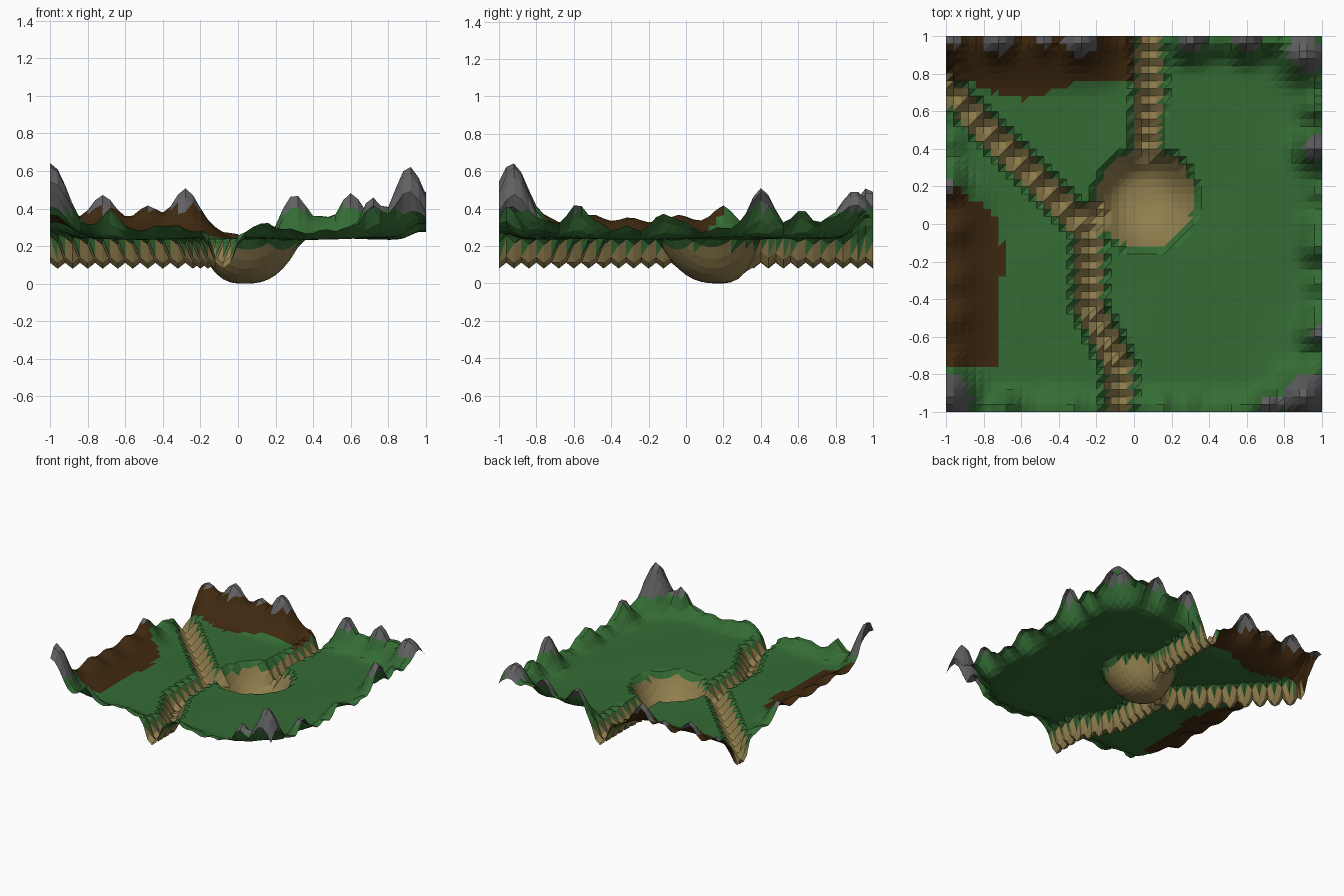
import bpy, bmesh, math, random

if "Cube" in bpy.data.objects:
    bpy.data.objects.remove(bpy.data.objects["Cube"])
random.seed(4)

N = 50            # grid cells per side
BASE = 0.24       # meadow level

# rim peaks: x, y, summit z, spread
PEAKS = [
    (-1.0, -0.93, .64, .09), (.91, -.92, .62, .08), (.71, -.96, .46, .045),
    (-.68, -.98, .41, .045), (.91, .90, .50, .085), (.97, .62, .40, .05),
    (.97, .40, .51, .06), (.98, -.58, .43, .055), (.98, -.12, .38, .055),
    (.30, .98, .48, .065), (.60, .98, .49, .065), (.45, 1.0, .36, .05),
    (.74, .98, .41, .045), (-.98, .20, .42, .055),
    (-.72, .98, .48, .06), (-.48, .98, .42, .05), (-.28, .97, .51, .06),
    (-.96, .98, .42, .06), (-.97, -.5, .37, .06), (-.97, -.3, .36, .06),
    (-.97, -.04, .37, .05), (.12, -.98, .31, .045),
]

def line(pts, step):
    """Points spaced evenly along a polyline."""
    out = []
    for (ax, ay), (bx, by) in zip(pts, pts[1:]):
        n = max(1, round(max(abs(bx - ax), abs(by - ay)) / step))
        out += [(ax + (bx - ax) * k / n, ay + (by - ay) * k / n) for k in range(n)]
    return out + [pts[-1]]

# river bed is a chain of round scoops
SCOOPS = (line([(-1.04, .76), (-.32, .04), (-.24, -.04), (-.24, -.44), (-.08, -.76), (-.08, -1)], .08)
          + line([(.08, 1), (.08, .68), (.06, .36)], .08) + [(-.2, .04)])

# low green humps along the rim
HUMPS = []
for k in range(-6, 7):
    for s in (-1, 1):
        for flip in (0, 1):
            p = (k * .15 + random.uniform(-.03, .03), s * .98)
            if flip:
                p = p[::-1]
            HUMPS.append((*p, random.uniform(.05, .095), random.uniform(.04, .055)))

def ramp(a, b, v):
    t = min(1, max(0, (v - a) / (b - a)))
    return t * t * (3 - 2 * t)

def back_ridge(x, y):
    return ramp(.66, .95, y) * ramp(0, -.22, x)

def left_ridge(x, y):
    return ramp(-.70, -.97, x) * ramp(-.82, -.6, y) * ramp(.3, .1, y)

def height(x, y):
    hill = .095 * back_ridge(x, y) + .08 * left_ridge(x, y)
    hill = max(hill, .02 * ramp(.84, 1, max(abs(x), abs(y))))
    for px, py, h, s in HUMPS:
        g = math.exp(-((x - px) ** 2 + (y - py) ** 2) / (2 * s * s))
        hill = hill * (1 - g) + max(hill, h) * g
    for px, py, z, s in PEAKS:
        g = math.exp(-((x - px) ** 2 + (y - py) ** 2) / (2 * s * s))
        hill = hill * (1 - g) + max(hill, z - BASE) * g
    near = min(math.hypot(x - sx, y - sy) for sx, sy in SCOOPS)
    hill *= ramp(.04, .17, near)
    drop = .16 * max(0, 1 - (near / .09) ** 2)
    # pond bowl, steeper to the north-west
    dx, dy = x - .03, y - .18
    r = math.hypot(dx, dy) / (.28 + .06 * math.cos(math.atan2(dy, dx) + math.pi / 3))
    drop = max(drop, BASE * max(0, 1 - r ** 2.7))
    ripple = .006 * math.sin(7 * x + 2) * math.sin(6 * y) if drop == 0 else 0
    return BASE + hill + ripple - drop

def mat(name, c):
    m = bpy.data.materials.new(name)
    m.diffuse_color = (*c, 1)
    m.use_nodes = True
    m.node_tree.nodes["Principled BSDF"].inputs["Base Color"].default_value = m.diffuse_color
    return m

MATS = [mat("grass", (.035, .15, .035)), mat("sand", (.28, .21, .075)),
        mat("soil", (.05, .022, .005)), mat("rock", (.12, .12, .125))]

def kind(c):
    if c.z < .195:
        return 1
    if c.z > .395:
        return 3
    if c.x < 0 and c.y > .76 or (-.85 < c.x < -.3 and c.y > .66 + abs(c.x + .6) * .3):
        return 2
    if c.x < -.72 and -.76 < c.y < min(.2, -.55 - c.x * .8):
        return 2
    if c.x < -.68 and -.28 < c.y < -.1:
        return 2
    return 0

# terrain sheet
bm = bmesh.new()
bmesh.ops.create_grid(bm, x_segments=N, y_segments=N, size=1)
for v in bm.verts:
    v.co.z = height(v.co.x, v.co.y)
low = min(v.co.z for v in bm.verts)
for v in bm.verts:
    v.co.z -= low
bmesh.ops.triangulate(bm, faces=bm.faces[:], quad_method='FIXED')
for f in bm.faces:
    f.material_index = kind(f.calc_center_median())
me = bpy.data.meshes.new("terrain")
bm.to_mesh(me)
bm.free()
for m in MATS:
    me.materials.append(m)
bpy.context.collection.objects.link(bpy.data.objects.new("terrain", me))
